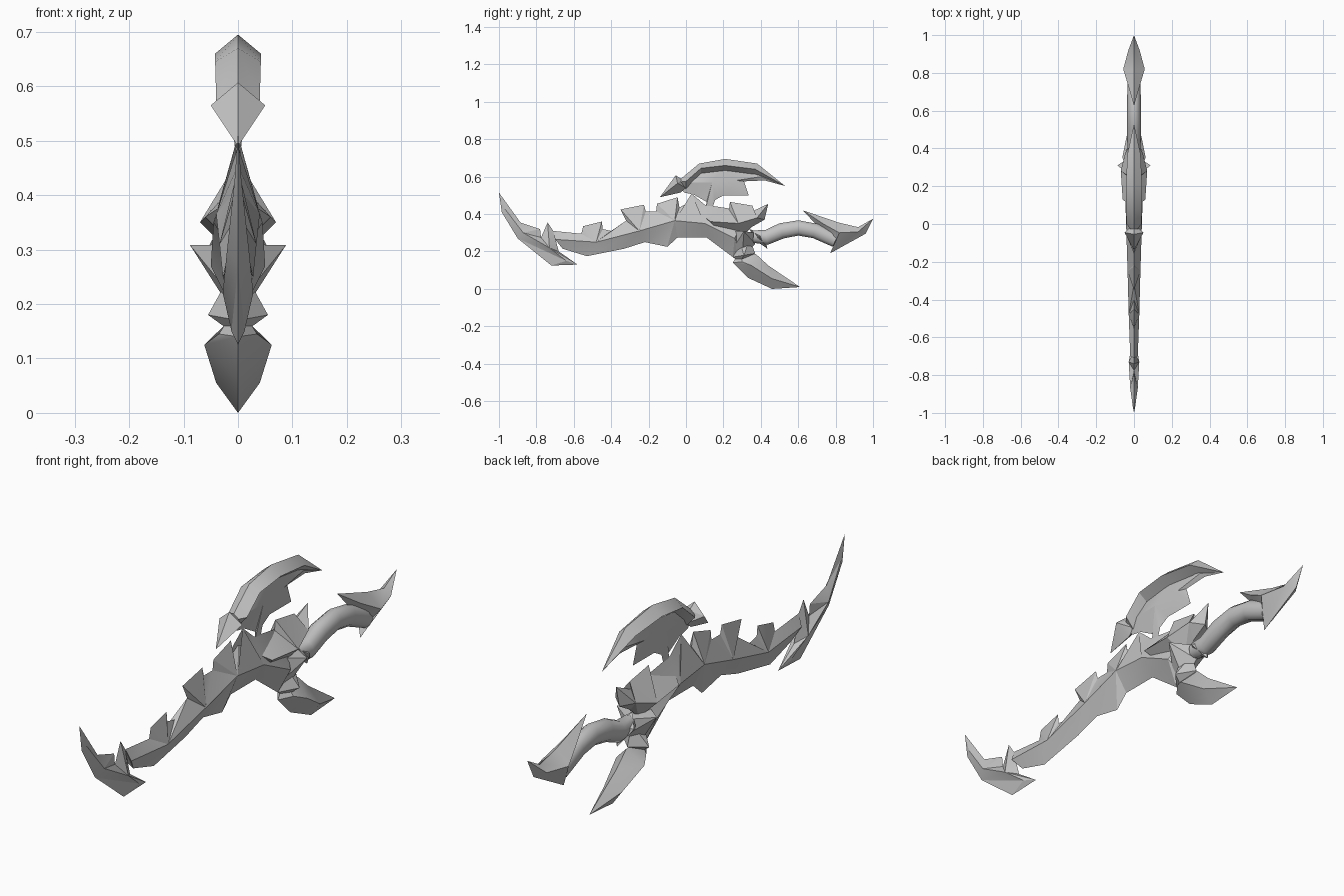
import bpy
import bmesh
import math
from mathutils import Vector

default_cube = bpy.data.objects.get("Cube")
if default_cube:
    bpy.data.objects.remove(default_cube, do_unlink=True)

# Single metal material
metal = bpy.data.materials.new("grey_metal")
metal.use_nodes = True
grey = (0.55, 0.55, 0.55, 1.0)
metal.diffuse_color = grey
metal.node_tree.nodes["Principled BSDF"].inputs["Base Color"].default_value = grey


def finish(name, bm, smooth_angle):
    """Turn a bmesh into a shaded object with the shared material."""
    bmesh.ops.recalc_face_normals(bm, faces=bm.faces[:])
    mesh = bpy.data.meshes.new(name)
    bm.to_mesh(mesh)
    bm.free()
    mesh.materials.append(metal)
    part = bpy.data.objects.new(name, mesh)
    bpy.context.collection.objects.link(part)
    bpy.ops.object.select_all(action='DESELECT')
    part.select_set(True)
    bpy.context.view_layer.objects.active = part
    bpy.ops.object.shade_smooth_by_angle(angle=math.radians(smooth_angle))
    return part


def add_face(bm, corners):
    """Add a face unless it is degenerate or already there."""
    if len(set(corners)) == len(corners) and not bm.faces.get(corners):
        bm.faces.new(corners)


def ridged(name, outline, ridge, smooth_angle=20):
    """Sharp-edged solid: a (y, z) outline on the middle plane rises on both
    sides to a raised (y, z, half width) ridge line."""
    bm = bmesh.new()
    rim = [bm.verts.new((0, y, z)) for y, z in outline]
    spine = [Vector((y, z)) for y, z, w in ridge]
    nearest = [min(range(len(spine)), key=lambda k: (spine[k] - Vector(p)).length)
               for p in outline]
    for side in (-1, 1):
        crest = [bm.verts.new((side * w, y, z)) for y, z, w in ridge]
        for i, start in enumerate(rim):
            j = (i + 1) % len(rim)
            end = rim[j]
            a, b = nearest[i], nearest[j]
            add_face(bm, (start, end, crest[a]))
            step = 1 if b > a else -1
            for k in range(a, b, step):
                add_face(bm, (end, crest[k + step], crest[k]))
    return finish(name, bm, smooth_angle)


def tube(name, path, sides=10):
    """Round loft along (y, z, radius) stations."""
    bm = bmesh.new()
    rings = []
    for i, (y, z, radius) in enumerate(path):
        before, after = path[max(i - 1, 0)], path[min(i + 1, len(path) - 1)]
        along = Vector((0, after[0] - before[0], after[1] - before[1])).normalized()
        across = Vector((1, 0, 0))
        up = across.cross(along)
        ring = []
        for s in range(sides):
            turn = math.tau * s / sides
            offset = across * math.cos(turn) * 0.85 + up * math.sin(turn)
            ring.append(bm.verts.new(Vector((0, y, z)) + offset * radius))
        rings.append(ring)
    for first, second in zip(rings, rings[1:]):
        for s in range(sides):
            t = (s + 1) % sides
            bm.faces.new((first[s], first[t], second[t], second[s]))
    bm.faces.new(rings[0])
    bm.faces.new(rings[-1])
    return finish(name, bm, 50)


# Blade: notched back edge, thick centre ridge, wavy cutting edge
back_edge = [(-.71, .31), (-.56, .295), (-.55, .335), (-.45, .36), (-.445, .32),
             (-.4, .31), (-.32, .365), (-.35, .425), (-.225, .45), (-.215, .415),
             (-.16, .415), (-.155, .455), (-.045, .49), (-.035, .435), (0, .455),
             (.04, .435), (.03, .51), (.1, .45), (.23, .43), (.3, .36)]
cutting_edge = [(.3, .2), (.25, .17), (.11, .275), (-.045, .275), (-.1, .225),
                (-.22, .25), (-.33, .215), (-.53, .175), (-.66, .215)]
ridged("blade", back_edge + cutting_edge,
       [(-.7, .265, .02), (-.48, .25, .028), (-.25, .31, .034),
        (-.06, .365, .04), (.1, .35, .045), (.26, .27, .05)])

# Hooked blade tip with a barb below
ridged("blade_tip",
       [(-1, .515), (-.885, .355), (-.78, .32), (-.775, .275), (-.74, .355),
        (-.71, .31), (-.68, .2), (-.58, .13), (-.72, .125), (-.9, .27),
        (-.985, .41)],
       [(-.97, .43, .006), (-.87, .3, .02), (-.73, .22, .028), (-.64, .15, .012)])

# Guard: horned core, side spikes and a rear barb
ridged("guard_core",
       [(.08, .4), (.23, .425), (.235, .465), (.355, .445), (.345, .41),
        (.44, .455), (.42, .37), (.35, .33), (.3, .28), (.18, .3)],
       [(.13, .36, .06), (.28, .35, .07), (.38, .38, .045)])
ridged("guard_side_spikes",
       [(.24, .31), (.37, .3), (.37, .24), (.3, .17), (.24, .2)],
       [(.31, .308, .088)])
ridged("guard_rear_barb",
       [(.34, .32), (.42, .29), (.435, .215), (.37, .26)],
       [(.39, .28, .045)])

# Lower claw and its collar
ridged("claw_collar",
       [(.28, .28), (.34, .27), (.37, .19), (.29, .14), (.25, .17)],
       [(.31, .18, .055)])
ridged("lower_claw",
       [(.25, .14), (.29, .2), (.375, .185), (.44, .125), (.61, .01),
        (.46, 0), (.33, .06)],
       [(.3, .145, .035), (.35, .125, .062), (.46, .055, .04)], 35)

# Curved grip
tube("grip", [(.36, .28, .035), (.43, .275, .042), (.51, .31, .044),
              (.6, .326, .043), (.69, .31, .042), (.8, .26, .04)])

# Pommel shaped like a beaked head
ridged("pommel",
       [(.625, .42), (.815, .355), (.92, .33), (1, .375), (.96, .295),
        (.77, .19), (.79, .225), (.76, .26), (.745, .305), (.69, .35)],
       [(.73, .35, .03), (.82, .3, .057), (.92, .305, .03)], 35)

# Wing: thin membrane, thick leading bone and front talon
ridged("wing_membrane",
       [(-.04, .55), (.07, .64), (.21, .66), (.38, .63), (.53, .55),
        (.42, .58), (.31, .575), (.335, .5), (.2, .5), (.155, .475),
        (.14, .43), (.105, .43), (.11, .465), (.04, .505), (-.01, .515)],
       [(.03, .57, .012), (.14, .57, .014), (.27, .58, .01), (.4, .6, .008)])
ridged("wing_bone",
       [(-.05, .57), (.07, .67), (.21, .695), (.38, .67), (.53, .55),
        (.37, .61), (.21, .63), (.08, .615), (0, .53)],
       [(0, .575, .04), (.08, .645, .042), (.21, .66, .042), (.37, .64, .035)], 35)
ridged("wing_talon",
       [(-.14, .49), (-.055, .607), (-.02, .585), (0, .54), (-.03, .515)],
       [(-.045, .565, .05)])
